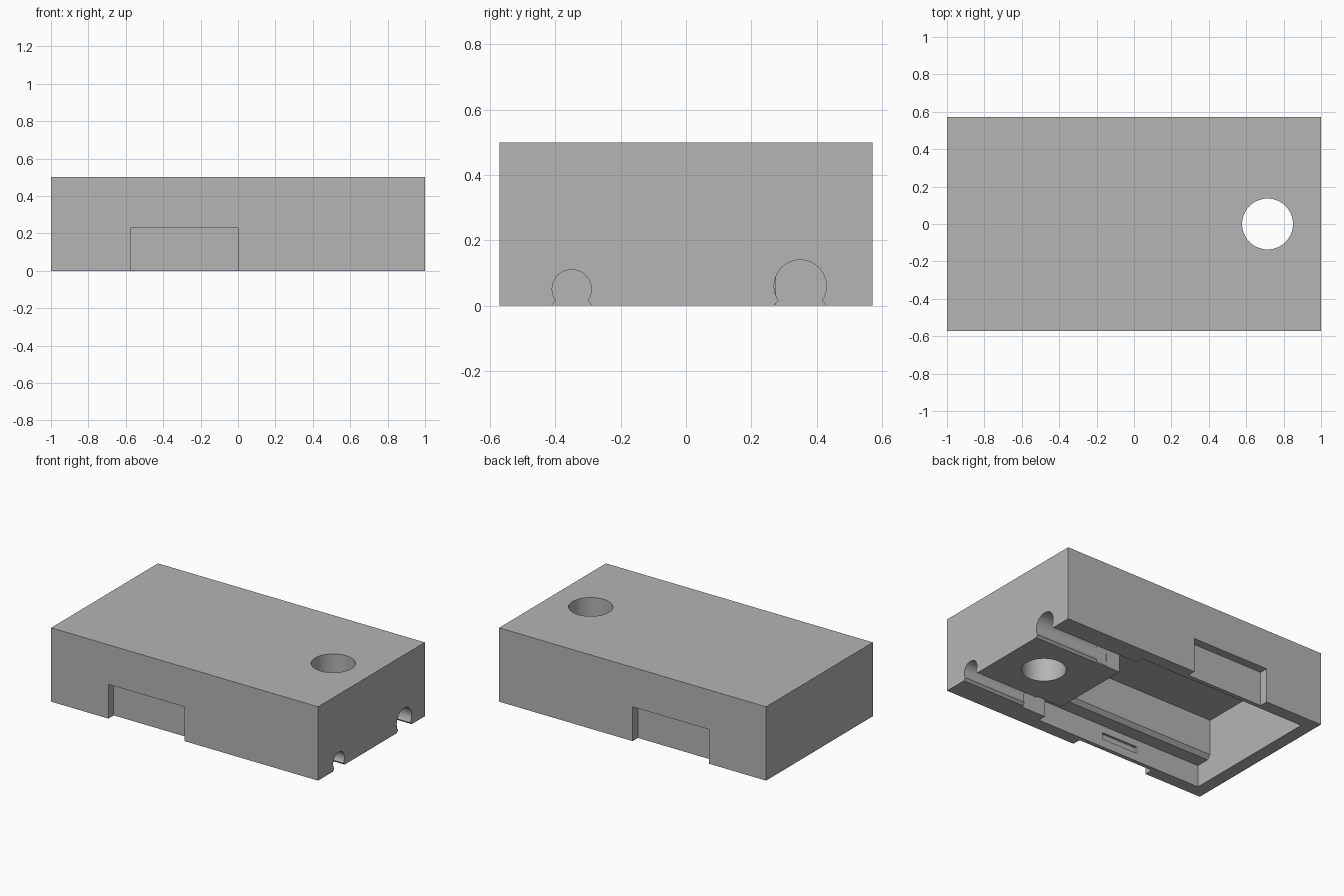
import bpy
import bmesh
from math import sin, cos, pi, asin, radians
from mathutils import Vector

default = bpy.data.objects.get("Cube")
if default:
    bpy.data.objects.remove(default, do_unlink=True)

grey = bpy.data.materials.new("matte_grey")
grey.use_nodes = True
colour = (0.46, 0.46, 0.46, 1)
grey.diffuse_color = colour
grey.node_tree.nodes["Principled BSDF"].inputs["Base Color"].default_value = colour


def prism(name, outline, start, end, place):
    """Extrude a 2D outline from start to end; place maps (a, b, t) to a point."""
    bm = bmesh.new()
    rings = [[bm.verts.new(place(a, b, t)) for a, b in outline] for t in (start, end)]
    bm.faces.new(rings[0])
    bm.faces.new(rings[1])
    n = len(outline)
    for i in range(n):
        j = (i + 1) % n
        bm.faces.new((rings[0][i], rings[0][j], rings[1][j], rings[1][i]))
    bmesh.ops.recalc_face_normals(bm, faces=bm.faces)
    mesh = bpy.data.meshes.new(name)
    bm.to_mesh(mesh)
    bm.free()
    mesh.materials.append(grey)
    obj = bpy.data.objects.new(name, mesh)
    bpy.context.collection.objects.link(obj)
    return obj


def along_x(y, z, t):
    return Vector((t, y, z))


def along_z(x, y, t):
    return Vector((x, y, t))


def box(name, x0, x1, y0, y1, z0, z1):
    return prism(name, [(x0, y0), (x1, y0), (x1, y1), (x0, y1)], z0, z1, along_z)


def channel_outline(y, z, r, neck):
    """Round cable groove that narrows to a neck, then flares at the base."""
    a0 = asin((neck - z) / r)
    steps = 32
    arc = [(y + r * cos(a), z + r * sin(a))
           for a in (a0 + (pi - 2 * a0) * i / steps for i in range(steps + 1))]
    half = r * cos(a0) + neck
    return [(y + half, -neck * 0.01), (y + half, -0.1),
            (y - half, -0.1), (y - half, -neck * 0.01)][::-1][::-1] + arc[::-1]


L, W, H = 1.0, 0.571, 0.5
INNER_X, BLOCK_X = -0.914, 0.345
INNER_Y, UPPER_Y = 0.486, 0.37
LEDGE, CEILING = 0.148, 0.414

case = box("case_body", -L, L, -W, W, 0, H)
cutters = []

# Main cavity: wide lid seat below, narrower chamber with eased ledge above
ease = 0.025
half = [(INNER_Y, -0.1), (INNER_Y, LEDGE), (UPPER_Y + ease, LEDGE),
        (UPPER_Y, LEDGE + ease), (UPPER_Y, CEILING)]
outline = half + [(-y, z) for y, z in reversed(half)]
cutters.append(prism("cavity_cutter", outline, INNER_X, BLOCK_X, along_x))

# Round through hole
ring = [(0.714 + 0.136 * cos(2 * pi * i / 64), 0.136 * sin(2 * pi * i / 64))
        for i in range(64)]
cutters.append(prism("hole_cutter", ring, -0.1, H + 0.1, along_z))

# Cable grooves of two sizes, each opening into a wider pocket
for side, z, r in ((-1, 0.05, 0.06), (1, 0.06, 0.08)):
    profile = channel_outline(side * 0.35, z, r, 0.015)
    cutters.append(prism("groove_cutter", profile, 0.45, L + 0.1, along_x))
    y0, y1 = sorted((side * 0.275, side * 0.43))
    cutters.append(box("pocket_cutter", BLOCK_X - 0.05, 0.53, y0, y1, -0.1, 0.16))

# Outer finger notches and inner snap recesses on both long sides
for side in (-1, 1):
    y0, y1 = sorted((side * 0.514, side * 0.7))
    cutters.append(box("notch_cutter", -0.571, 0, y0, y1, -0.1, 0.232))
    y0, y1 = sorted((side * 0.45, side * 0.502))
    cutters.append(box("recess_cutter", -0.43, -0.16, y0, y1, 0.055, 0.1))

# Carve the case, then discard the cutters
for cutter in cutters:
    mod = case.modifiers.new(cutter.name, 'BOOLEAN')
    mod.operation = 'DIFFERENCE'
    mod.solver = 'EXACT'
    mod.object = cutter
bpy.context.view_layer.update()
graph = bpy.context.evaluated_depsgraph_get()
carved = bpy.data.meshes.new_from_object(case.evaluated_get(graph))
case.modifiers.clear()
case.data = carved
for cutter in cutters:
    bpy.data.objects.remove(cutter, do_unlink=True)

# Smooth the round walls, keep the edges crisp
bpy.ops.object.select_all(action='DESELECT')
case.select_set(True)
bpy.context.view_layer.objects.active = case
bpy.ops.object.shade_smooth_by_angle(angle=radians(30))
